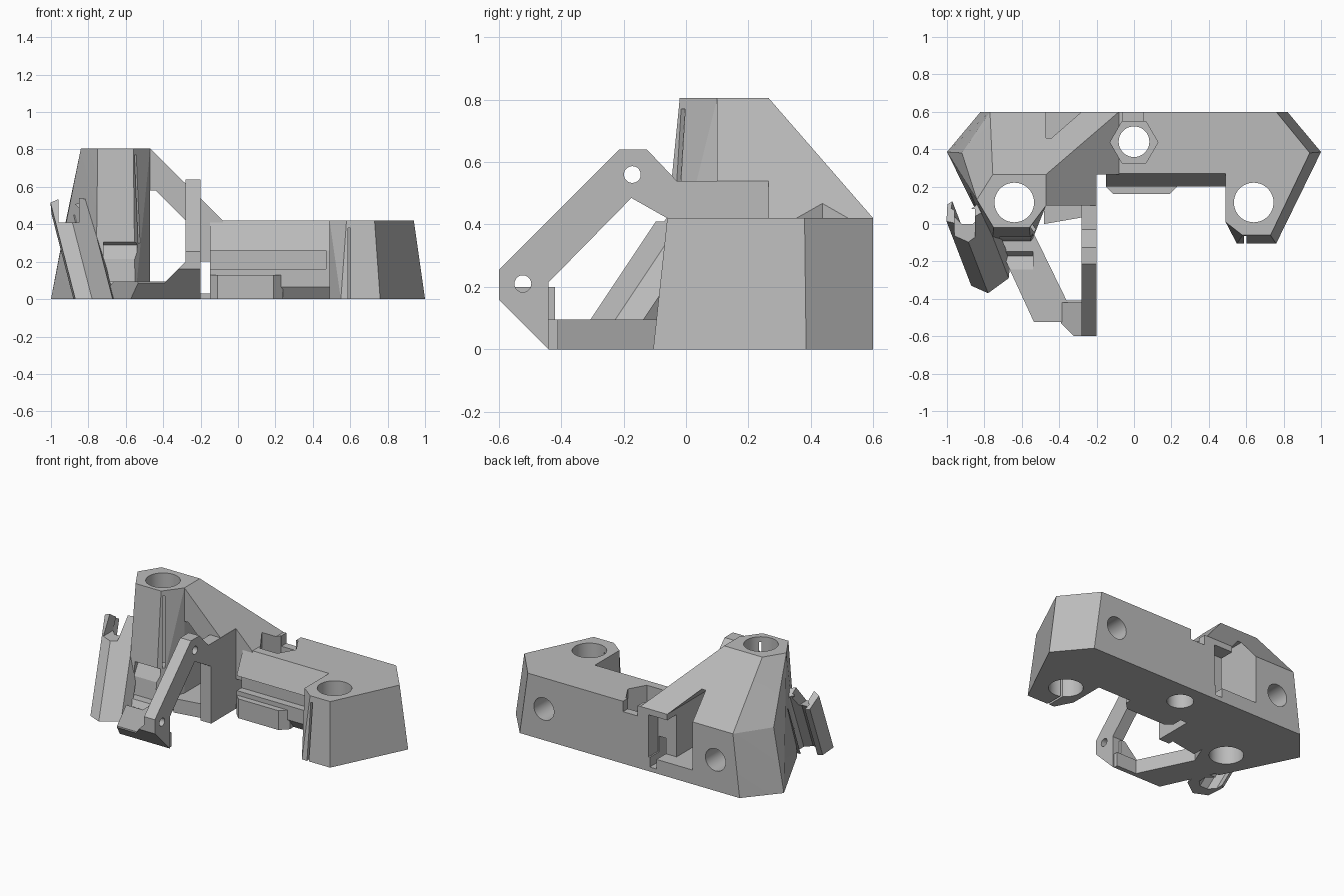
import bpy, bmesh, math
from mathutils import Vector

if "Cube" in bpy.data.objects:
    bpy.data.objects.remove(bpy.data.objects["Cube"])

grey = bpy.data.materials.new("plain grey")
grey.diffuse_color = (0.5, 0.5, 0.5, 1)
grey.use_nodes = True
grey.node_tree.nodes["Principled BSDF"].inputs["Base Color"].default_value = grey.diffuse_color


def finish(name, bm):
    bmesh.ops.recalc_face_normals(bm, faces=bm.faces)
    me = bpy.data.meshes.new(name)
    bm.to_mesh(me)
    bm.free()
    ob = bpy.data.objects.new(name, me)
    bpy.context.collection.objects.link(ob)
    me.materials.append(grey)
    return ob


def hull(name, pts):
    bm = bmesh.new()
    for p in pts:
        bm.verts.new(p)
    r = bmesh.ops.convex_hull(bm, input=bm.verts)
    junk = list({g for g in r["geom_interior"] + r["geom_unused"] if isinstance(g, bmesh.types.BMVert)})
    bmesh.ops.delete(bm, geom=junk, context='VERTS')
    bmesh.ops.dissolve_limit(bm, angle_limit=0.02, verts=bm.verts, edges=bm.edges)
    return finish(name, bm)


def prism(name, pts, axis, a, b, shift=(0, 0), planes=()):
    """Extrude a 2D outline along an axis, with optional shear and plane trims."""
    def put(p, t):
        return {"x": (t, p[0], p[1]), "y": (p[0], t, p[1]), "z": (p[0], p[1], t)}[axis]
    bm = bmesh.new()
    lo = [bm.verts.new(put(p, a)) for p in pts]
    hi = [bm.verts.new(put((p[0] + shift[0], p[1] + shift[1]), b)) for p in pts]
    bm.faces.new(lo)
    bm.faces.new(hi)
    for i in range(len(pts)):
        j = (i + 1) % len(pts)
        bm.faces.new((lo[i], lo[j], hi[j], hi[i]))
    bmesh.ops.recalc_face_normals(bm, faces=bm.faces)
    for co, no in planes:
        bmesh.ops.bisect_plane(bm, geom=bm.verts[:] + bm.edges[:] + bm.faces[:],
                               plane_co=co, plane_no=no, clear_outer=True)
        bmesh.ops.holes_fill(bm, edges=[e for e in bm.edges if e.is_boundary])
    return finish(name, bm)


def box(x0, x1, y0, y1, z0, z1):
    return prism("cutter", [(x0, y0), (x1, y0), (x1, y1), (x0, y1)], "z", z0, z1)


def ring(u, v, r, n=40, turn=0.0):
    return [(u + r * math.cos(turn + 2 * math.pi * i / n),
             v + r * math.sin(turn + 2 * math.pi * i / n)) for i in range(n)]


def combine(ob, other, op='DIFFERENCE'):
    m = ob.modifiers.new("bool", 'BOOLEAN')
    m.operation, m.object, m.solver = op, other, 'EXACT'
    bpy.context.view_layer.objects.active = ob
    bpy.ops.object.modifier_apply(modifier=m.name)
    bpy.data.objects.remove(other)


def at(pts, z):
    return [(x, y, z) for x, y in pts]


# tall left tower with a sloping back
body = hull("main_body",
            at([(-.82, .6), (-1, .385), (-.76, -.1), (-.55, -.1), (-.47, .1), (-.47, .6)], 0)
            + at([(-.755, .265), (-.47, .265), (-.47, .1), (-.56, -.02), (-.75, -.02), (-.84, .13)], .805)
            + at([(-.77, .6), (-.47, .6), (-.92, .38)], .42))

# shoulder sloping from the tower down to the beam
shoulder = hull("shoulder",
                at([(-.48, .1), (-.48, .6), (-.08, .6), (-.08, .1)], 0)
                + at([(-.48, .1), (-.48, .265), (-.47, .265), (-.47, .1)], .805)
                + at([(-.08, .1), (-.08, .6), (-.48, .6)], .42))
combine(shoulder, box(-.2, 0, 0, .265, -.1, 1))
combine(body, shoulder, 'UNION')

# cross beam with a grooved front, and its lower tongue
beam = prism("beam", [(.6, 0), (.6, .42), (.27, .42), (.2, .26), (.2, .065), (.25, 0)], "x", -.15, .55)
combine(beam, box(-.3, .47, .1, .25, .16, .26))
combine(body, beam, 'UNION')
tongue = prism("tongue", [(-.15, .3), (-.15, .2), (-.11, .16), (.19, .16), (.24, .21), (.24, .3)],
               "z", 0, .13)
combine(body, tongue, 'UNION')

# right block with tapering sides
block = hull("right_block",
             at([(.82, .6), (1, .385), (.76, -.105), (.55, -.105), (.49, .01), (.49, .6)], 0)
             + at([(.76, .6), (.94, .38), (.73, -.06), (.58, -.06), (.49, .01), (.49, .6)], .42))
combine(body, block, 'UNION')

# chamber through the shoulder, back recess and narrow through slot
combine(body, prism("cutter", [(-.47, .58), (-.44, .58), (-.28, .42), (-.28, .095), (-.47, .095)],
                    "y", -.3, .8))
combine(body, box(-.3, -.14, .5, .8, .095, .38))
combine(body, box(-.2, -.15, -.3, .8, .03, .2))

# upright rod holes, clamp slits and horizontal screw holes
for s in (-1, 1):
    combine(body, prism("cutter", ring(.64 * s, .115, .106), "z", -.1, 1))
    combine(body, prism("cutter", ring(.64 * s, .21, .075), "y", .25, .8))
combine(body, box(.588, .602, -.3, .1, -.1, .38))
combine(body, prism("cutter", [(-.512, -.075), (-.5, -.065), (-.609, .09), (-.621, .08)], "z", .3, .77))

# centre hole, hexagonal nut pocket and its back notch
combine(body, prism("cutter", ring(0, .44, .082), "z", -.1, .6))
combine(body, prism("cutter", ring(0, .437, .128, 6), "z", .26, .7))
combine(body, box(-.06, .05, .5, .8, .35, .7))

# upright side frame with a triangular opening and two small cross holes
fin = prism("side_frame", [(-.44, 0), (-.6, .16), (-.6, .255), (-.215, .64), (-.125, .64),
                           (-.03, .54), (.264, .54), (.264, 0), (0, 0), (0, .385), (-.06, .42),
                           (-.175, .485), (-.44, .215)], "x", -.28, -.2)
for y, z in ((-.523, .21), (-.172, .56)):
    combine(fin, prism("cutter", ring(y, z, .027, 20), "x", -.5, 0))

# low arm joining the tower to the frame, undercut at the front
slope = Vector((0, -1, -1))
arm = prism("lower_arm", [(-.75, 0), (-.74, -.08), (-.5, -.6), (-.21, -.6), (-.21, -.41),
                          (-.36, -.41), (-.56, 0)], "z", 0, .095,
            planes=[((0, -.44, 0), slope), ((0, -.525, .09), Vector((0, -1, 0)))])
gusset = prism("frame_gusset", [(-.39, .09), (-.28, .2), (-.25, .2), (-.25, .05), (-.39, .05)],
               "y", -.6, -.42, planes=[((0, -.44, 0), slope)])

# sloping recess where the arm meets the tower
for part in (body, arm):
    combine(part, prism("cutter", [(-.245, .096), (-.17, .055), (-.035, .29), (-.1, .32),
                                   (-.3, .32), (-.3, .096)], "x", -.72, -.54))

# floor of the chamber towards the frame
floor = prism("chamber_floor", [(-.48, .0), (-.48, .11), (-.25, .11), (-.25, .04)], "z", 0, .095)

# leaning tube holder with a scooped front lip
axis = Vector((-.16, .4, .6))
end = [((-.9, .08, .5), axis)]
holder = prism("leaning_tube_holder", [(-.87, -.33), (-.78, -.37), (-.67, -.29), (-.66, -.2),
                                       (-.71, -.13), (-.8, -.14), (-.88, -.2)],
               "z", 0, .7, (-.18, .467), end)
combine(holder, prism("cutter", ring(-.77, -.245, .075, 8, math.pi / 8), "z", -.06, .9,
                      (-.247, .64)))
combine(holder, box(-.96, -.85, -.2, .08, .41, .8))

for ob in list(bpy.context.scene.objects):
    bpy.ops.object.select_all(action='DESELECT')
    ob.select_set(True)
    bpy.context.view_layer.objects.active = ob
    bpy.ops.object.shade_smooth_by_angle(angle=math.radians(11))
